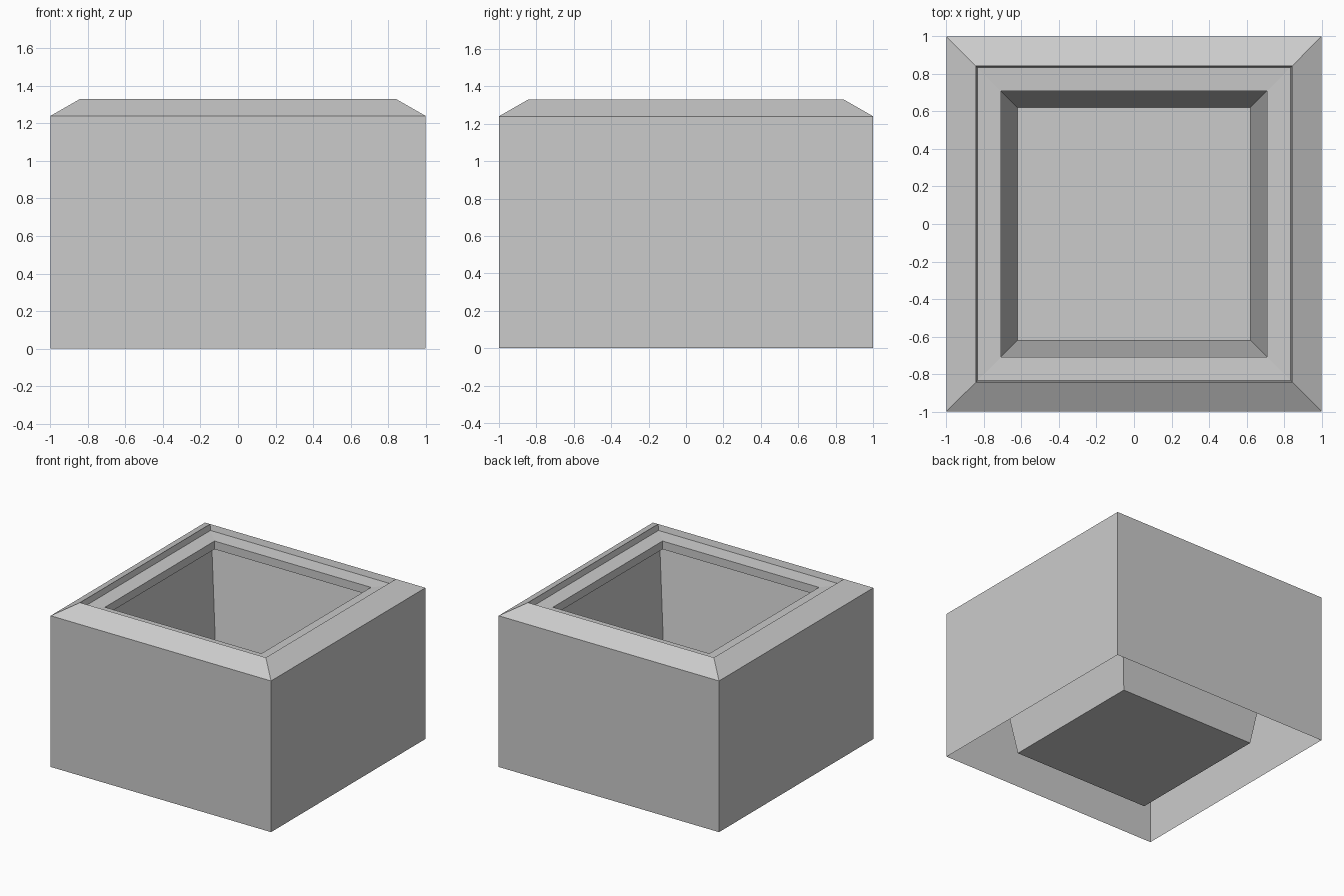
import bpy, bmesh

if "Cube" in bpy.data.objects:
    bpy.data.objects.remove(bpy.data.objects["Cube"])

# Wall section as (half width, height): outer skirt, sloped rim, ledge,
# lip, undercut, then the tapered inner basin down to its floor
PROFILE = [
    (1.00, 0.00), (1.00, 1.24),      # outer wall
    (0.843, 1.33), (0.833, 1.284),   # sloped rim and its inner step
    (0.71, 1.277), (0.71, 1.21),     # ledge and lip
    (0.795, 1.21), (0.62, 0.003),    # undercut and basin wall
]


def square_loop(bm, half, z):
    return [bm.verts.new((sx * half, sy * half, z))
            for sx, sy in ((-1, -1), (1, -1), (1, 1), (-1, 1))]


bm = bmesh.new()
loops = [square_loop(bm, half, z) for half, z in PROFILE]

# Bridge each square loop to the next
for a, b in zip(loops, loops[1:]):
    for i in range(4):
        j = (i + 1) % 4
        bm.faces.new((a[i], a[j], b[j], b[i]))

# Basin floor; the gap between skirt and basin stays open underneath
bm.faces.new(loops[-1])

mesh = bpy.data.meshes.new("square_planter")
bm.to_mesh(mesh)
bm.free()
planter = bpy.data.objects.new("square_planter", mesh)
bpy.context.collection.objects.link(planter)
